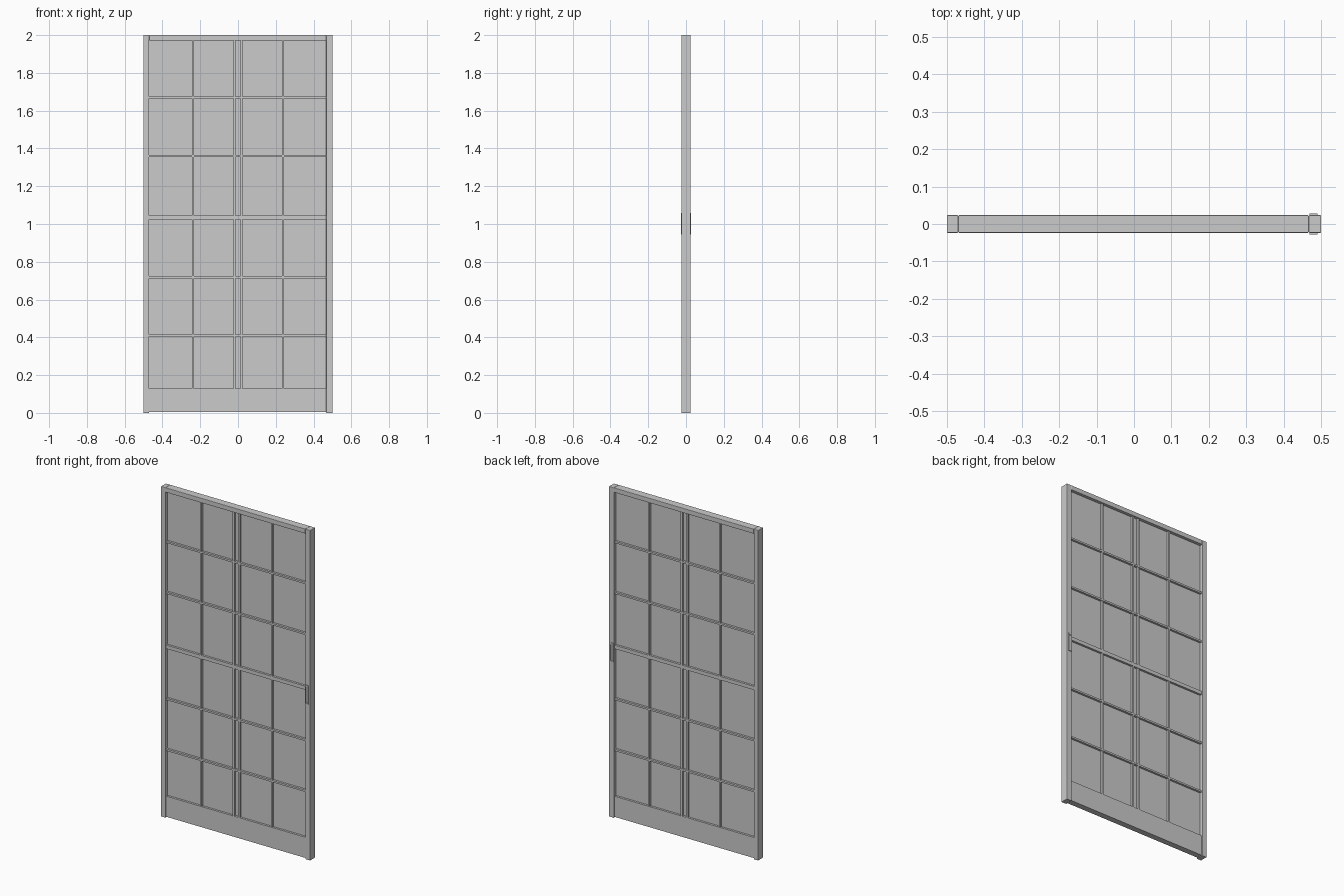
import bpy

def box(name, x0, x1, z0, z1, d, bevel=0.0, yc=0.0):
    """Box spanning x0..x1, z0..z1 with half depth d about yc."""
    bpy.ops.mesh.primitive_cube_add(size=1, location=((x0 + x1) / 2, yc, (z0 + z1) / 2))
    ob = bpy.context.object
    ob.name = name
    ob.scale = (x1 - x0, 2 * d, z1 - z0)
    bpy.ops.object.transform_apply(location=False, rotation=False, scale=True)
    if bevel:
        m = ob.modifiers.new("edge_bevel", 'BEVEL')
        m.width = bevel
        m.segments = 2
    return ob

# outer frame
box("left_stile", -0.5, -0.47, 0, 2, 0.0235, 0.002)
box("right_stile", 0.467, 0.5, 0, 2, 0.0235, 0.002)
box("top_rail", -0.47, 0.467, 1.972, 2, 0.0235, 0.002)

# bottom board and pane
box("kick_board", -0.47, 0.467, 0.005, 0.13, 0.018)
box("pane", -0.475, 0.472, 0.12, 1.98, 0.005)

# vertical glazing bars, the centre pair with a gap between
for i, x in enumerate((-0.2375, -0.0185, 0.0185, 0.2375)):
    box(f"vertical_bar_{i}", x - 0.0055, x + 0.0055, 0.13, 1.972, 0.017)

# horizontal glazing bars, the lock rail is wider
for i, (z, h) in enumerate(((0.41, 0.0055), (0.718, 0.0055), (1.034, 0.011),
                            (1.361, 0.0055), (1.669, 0.0055))):
    box(f"horizontal_bar_{i}", -0.47, 0.467, z - h, z + h, 0.018)

# flush pulls on both faces: a raised rim around a sunken plate
for side, s in (("front", -1), ("back", 1)):
    y = s * 0.0245
    box(f"{side}_pull_left", 0.469, 0.473, 0.945, 1.058, 0.003, 0, y)
    box(f"{side}_pull_right", 0.486, 0.490, 0.945, 1.058, 0.003, 0, y)
    box(f"{side}_pull_bottom", 0.473, 0.486, 0.945, 0.949, 0.003, 0, y)
    box(f"{side}_pull_top", 0.473, 0.486, 1.046, 1.058, 0.003, 0, y)
